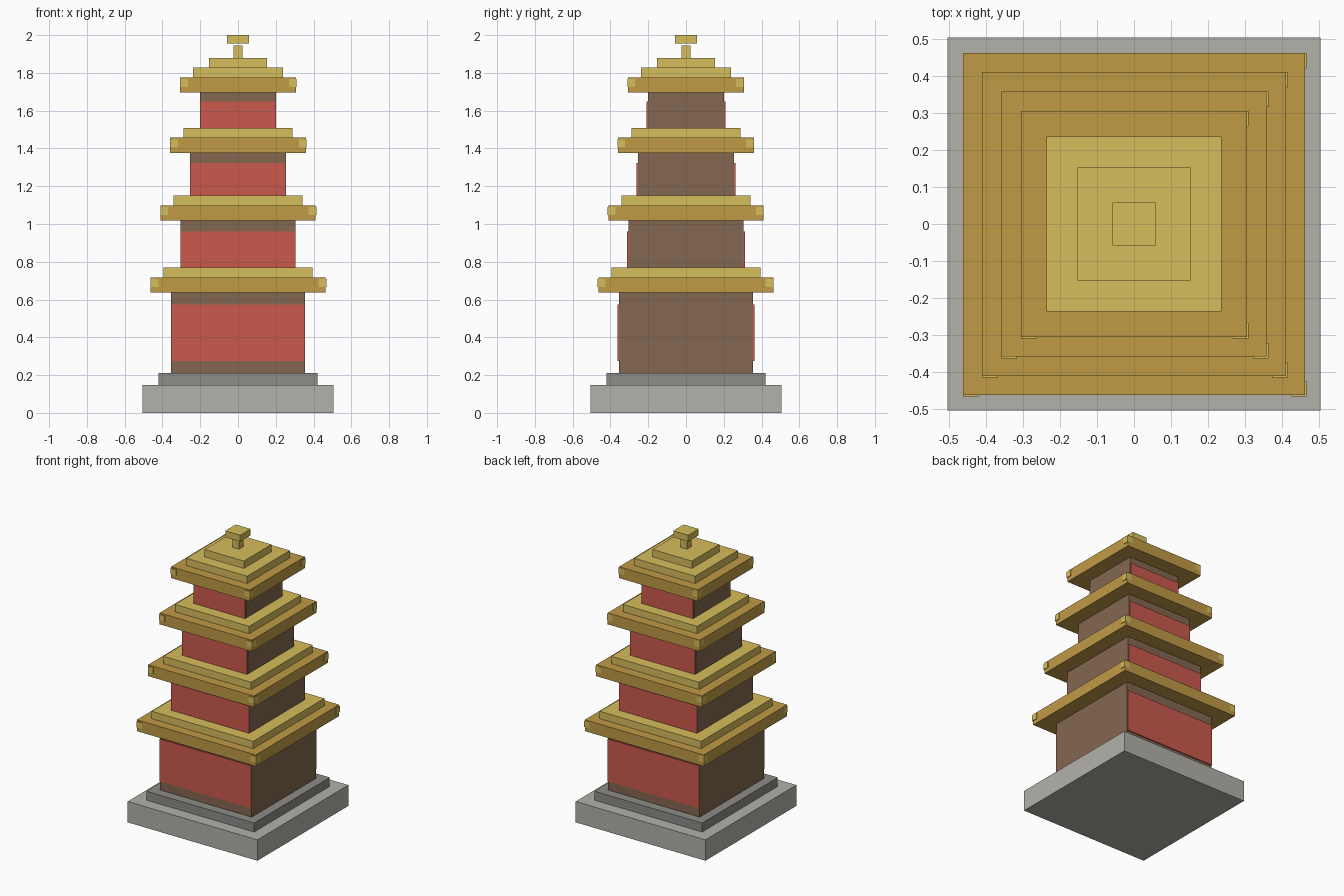
import bpy

if "Cube" in bpy.data.objects:
    bpy.data.objects.remove(bpy.data.objects["Cube"])


def material(name, rgb):
    m = bpy.data.materials.new(name)
    m.diffuse_color = (*rgb, 1)
    m.use_nodes = True
    m.node_tree.nodes["Principled BSDF"].inputs["Base Color"].default_value = m.diffuse_color
    return m


STONE = material("light_stone", (0.45, 0.44, 0.40))
DARK = material("dark_stone", (0.27, 0.265, 0.25))
WOOD = material("brown_wood", (0.23, 0.135, 0.08))
RED = material("red_paint", (0.60, 0.10, 0.075))
GOLD = material("gold_eave", (0.53, 0.325, 0.06))
YELLOW = material("bright_gold", (0.67, 0.51, 0.107))


def box(name, mat, hx, z0, z1, hy=None, x=0, y=0):
    """Box with half sizes hx, hy, spanning z0 to z1."""
    hy = hx if hy is None else hy
    bpy.ops.mesh.primitive_cube_add(size=1, location=(x, y, (z0 + z1) / 2))
    ob = bpy.context.object
    ob.name = name
    ob.scale = (2 * hx, 2 * hy, z1 - z0)
    bpy.ops.object.transform_apply(location=False, rotation=False, scale=True)
    ob.data.materials.append(mat)


# Stepped stone base
box("base_slab", STONE, 0.505, 0, 0.147)
box("base_step", DARK, 0.42, 0.147, 0.21)

# Storeys: wall half width, wall bottom, wall top, eave half width, roof half width
storeys = [
    (0.356, 0.210, 0.637, 0.463, 0.395),
    (0.305, 0.637, 1.018, 0.411, 0.342),
    (0.254, 1.018, 1.377, 0.359, 0.289),
    (0.202, 1.377, 1.696, 0.306, 0.237),
]
for i, (w, z0, z1, eave, roof) in enumerate(storeys, 1):
    box(f"wall_{i}", WOOD, w, z0, z1)
    # Red panels on front and back
    margin = 0.15 * (z1 - z0)
    for side, sy in (("front", -1), ("back", 1)):
        box(f"red_panel_{side}_{i}", RED, w - 0.001, z0 + margin, z1 - margin,
            hy=0.0035, y=sy * (w + 0.0035))
    # Eave slab and roof slab above it
    ze = z1 + 0.08
    box(f"eave_{i}", GOLD, eave, z1, ze)
    box(f"roof_{i}", YELLOW, roof, ze, ze + 0.052)
    # Corner blocks, shifted slightly to the front right
    for sx in (-1, 1):
        for sy in (-1, 1):
            box(f"corner_block_{i}", YELLOW, 0.021, ze - 0.051, ze - 0.009,
                x=sx * (eave - 0.0185) + 0.0022, y=sy * (eave - 0.0185) - 0.0022)

# Top finial
box("crown_slab", YELLOW, 0.153, 1.828, 1.88)
box("finial_post", YELLOW, 0.025, 1.83, 1.945)
box("finial_cap", YELLOW, 0.058, 1.955, 2.0)
